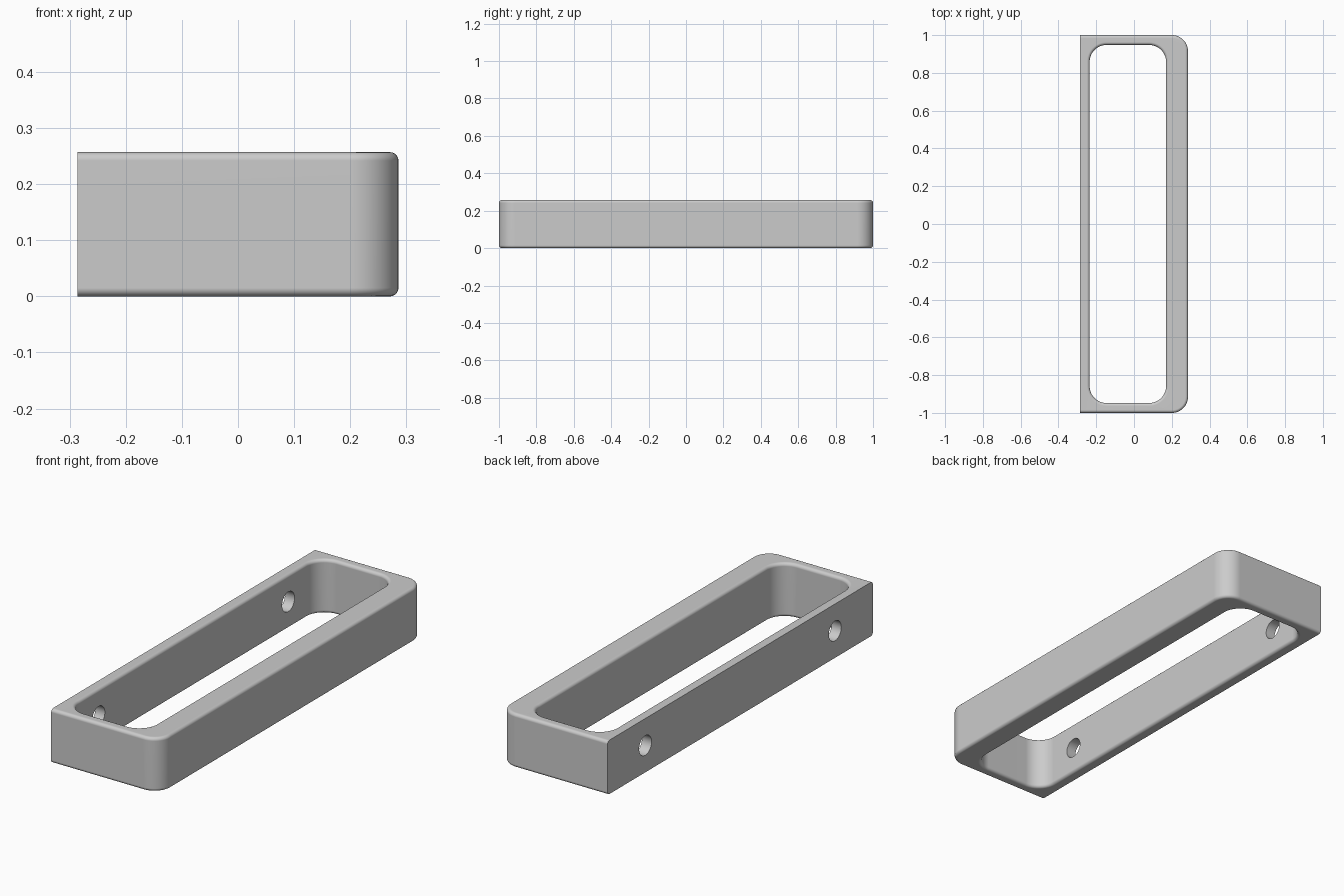
import bpy, bmesh
from math import cos, sin, pi, radians
from mathutils import Matrix, Vector

HX, HY, H = 0.286, 1.0, 0.257     # half width, half length, height
FILLET, STEPS, ARC = 0.015, 5, 12

cube = bpy.data.objects.get("Cube")
if cube:
    bpy.data.objects.remove(cube)

grey = bpy.data.materials.new("plain grey")
grey.use_nodes = True
colour = (0.6, 0.6, 0.6, 1)
grey.diffuse_color = colour
grey.node_tree.nodes["Principled BSDF"].inputs["Base Color"].default_value = colour


def loop(x0, x1, y, r_left, r_right, z):
    """Rounded rectangle with separate corner radii for its two x sides."""
    corners = ((x1, y, r_right, 1, 1), (x0, y, r_left, -1, 1),
               (x0, -y, r_left, -1, -1), (x1, -y, r_right, 1, -1))
    points = []
    for i, (cx, cy, r, sx, sy) in enumerate(corners):
        for k in range(ARC + 1):
            a = pi / 2 * (i + k / ARC)
            points.append(Vector((cx - sx * r + r * cos(a), cy - sy * r + r * sin(a), z)))
    return points


def outer(d, z):
    return loop(-HX, HX - d, HY - d, 0, 0.085 - d, z)


def inner(d, z):
    return loop(-0.235 - d, 0.17 + d, 0.948 + d, 0.09 + d, 0.09 + d, z)


# Cross-section of the frame: inset and height along one rounded edge
angles = [pi / 2 * i / STEPS for i in range(STEPS + 1)]
low = [(FILLET * (1 - sin(a)), FILLET * (1 - cos(a))) for a in angles]
wall = low + [(d, H - z) for d, z in reversed(low)]
rings = [outer(d, z) for d, z in wall] + [inner(d, z) for d, z in reversed(wall)]

# Frame body
bm = bmesh.new()
rows = [[bm.verts.new(p) for p in ring] for ring in rings]
count = len(rows[0])
for j, row in enumerate(rows):
    after = rows[(j + 1) % len(rows)]
    for i in range(count):
        n = (i + 1) % count
        bm.faces.new((row[i], row[n], after[n], after[i]))
bmesh.ops.remove_doubles(bm, verts=bm.verts, dist=1e-5)
bmesh.ops.recalc_face_normals(bm, faces=bm.faces)
mesh = bpy.data.meshes.new("frame")
bm.to_mesh(mesh)
bm.free()
mesh.materials.append(grey)
frame = bpy.data.objects.new("frame", mesh)
bpy.context.collection.objects.link(frame)

# Two screw holes through the flat wall
bm = bmesh.new()
for side in (-1, 1):
    place = Matrix.Translation((-0.26, side * 0.715, H / 2)) @ Matrix.Rotation(pi / 2, 4, "Y")
    bmesh.ops.create_cone(bm, cap_ends=True, segments=40, radius1=0.047,
                          radius2=0.047, depth=0.15, matrix=place)
cut_mesh = bpy.data.meshes.new("hole_cutter")
bm.to_mesh(cut_mesh)
bm.free()
cut_mesh.materials.append(grey)
cutter = bpy.data.objects.new("hole_cutter", cut_mesh)
cutter.hide_render = True
bpy.context.collection.objects.link(cutter)

bpy.ops.object.select_all(action="DESELECT")
frame.select_set(True)
bpy.context.view_layer.objects.active = frame
cut = frame.modifiers.new("screw holes", "BOOLEAN")
cut.operation, cut.solver, cut.object = "DIFFERENCE", "EXACT", cutter
bpy.ops.object.modifier_apply(modifier=cut.name)
bpy.data.objects.remove(cutter)

# Smooth fillets, crisp hole rims and flat-wall edges
bpy.ops.object.shade_smooth_by_angle(angle=radians(30))
weighted = frame.modifiers.new("even shading", "WEIGHTED_NORMAL")
weighted.keep_sharp = True
